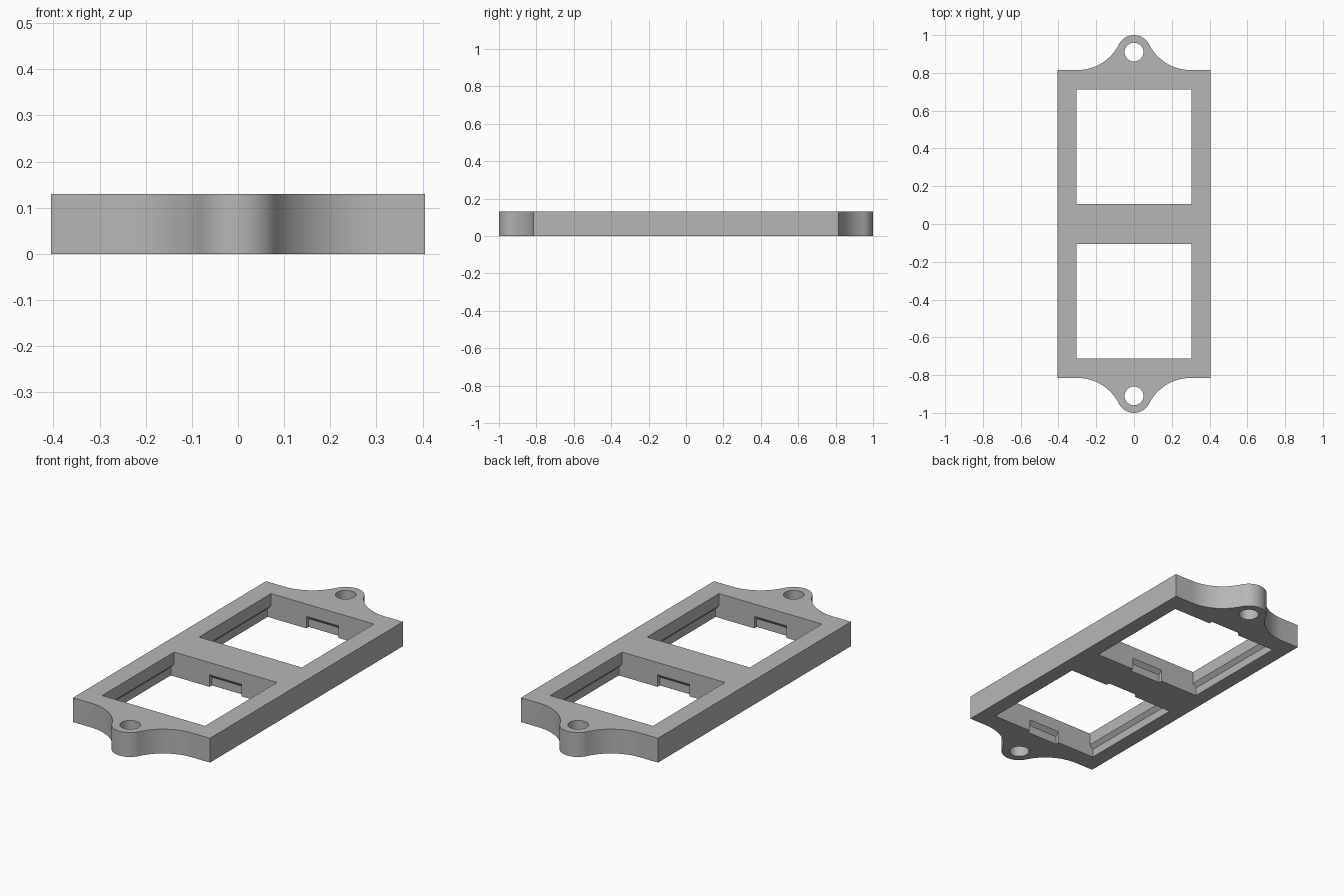
import bpy
import bmesh
from math import cos, sin, atan2, pi
from mathutils import Vector

cube = bpy.data.objects.get("Cube")
if cube:
    bpy.data.objects.remove(cube, do_unlink=True)

HALF_X, HALF_Y, HEIGHT = 0.405, 0.815, 0.13
EAR_Y, EAR_R, HOLE_R = 0.91, 0.09, 0.05
FLARE_X = 0.30
OPEN_HALF, OPEN_Y = 0.304, 0.409
LIP_Z, UNDERCUT = 0.064, 0.02

grey = bpy.data.materials.new("plain_grey")
grey.use_nodes = True
colour = (0.47, 0.47, 0.47, 1)
grey.diffuse_color = colour
grey.node_tree.nodes["Principled BSDF"].inputs["Base Color"].default_value = colour


def prism(name, points, direction):
    """Extrude a closed loop of points along a direction."""
    bm = bmesh.new()
    face = bm.faces.new([bm.verts.new(p) for p in points])
    grown = bmesh.ops.extrude_face_region(bm, geom=[face])["geom"]
    verts = [v for v in grown if isinstance(v, bmesh.types.BMVert)]
    bmesh.ops.translate(bm, verts=verts, vec=direction)
    bmesh.ops.recalc_face_normals(bm, faces=bm.faces)
    mesh = bpy.data.meshes.new(name)
    bm.to_mesh(mesh)
    bm.free()
    mesh.materials.append(grey)
    obj = bpy.data.objects.new(name, mesh)
    bpy.context.collection.objects.link(obj)
    return obj


def arc(cx, cy, r, start, end, steps):
    return [(cx + r * cos(start + (end - start) * i / steps),
             cy + r * sin(start + (end - start) * i / steps))
            for i in range(steps + 1)]


# Outline: one flared quarter, mirrored to all four corners
rise = EAR_Y - HALF_Y
flare_r = (FLARE_X**2 + rise**2 - EAR_R**2) / (2 * (EAR_R + rise))
flare_y = HALF_Y + flare_r
touch = atan2(flare_y - EAR_Y, FLARE_X)
quarter = [(HALF_X, HALF_Y)]
quarter += arc(FLARE_X, flare_y, flare_r, -pi / 2, touch - pi, 20)
quarter += arc(0, EAR_Y, EAR_R, touch, pi / 2, 12)[1:]
half = quarter + [(-x, y) for x, y in reversed(quarter[:-1])]
outline = half + [(-x, -y) for x, y in half]
frame = prism("mounting_frame", [(x, y, 0) for x, y in outline], Vector((0, 0, HEIGHT)))

# Opening section: straight lip above, chamfered undercut below
section = [(OPEN_HALF, HEIGHT + 0.1), (OPEN_HALF, LIP_Z),
           (OPEN_HALF + UNDERCUT, LIP_Z - UNDERCUT), (OPEN_HALF + UNDERCUT, -0.1)]
section += [(-a, z) for a, z in reversed(section)]

cutters = []
for side in (-1, 1):
    y = side * OPEN_Y
    # Square opening with a groove along both long walls
    cutters.append(prism("opening_cutter", [(a, y - OPEN_HALF, z) for a, z in section],
                         Vector((0, 2 * OPEN_HALF, 0))))
    # Short clip notches in the two end walls
    cutters.append(prism("clip_notch_cutter", [(-0.095, y + a, z) for a, z in section],
                         Vector((0.19, 0, 0))))
    # Screw hole in the ear
    ring = arc(0, side * EAR_Y, HOLE_R, 0, 2 * pi, 40)[:-1]
    cutters.append(prism("screw_hole_cutter", [(px, py, -0.1) for px, py in ring],
                         Vector((0, 0, HEIGHT + 0.2))))

bpy.ops.object.select_all(action="DESELECT")
frame.select_set(True)
bpy.context.view_layer.objects.active = frame
for cutter in cutters:
    cutter.hide_render = True
    cut = frame.modifiers.new("cut", "BOOLEAN")
    cut.operation = "DIFFERENCE"
    cut.solver = "EXACT"
    cut.object = cutter
    bpy.ops.object.modifier_apply(modifier=cut.name)
for cutter in cutters:
    bpy.data.objects.remove(cutter, do_unlink=True)

bpy.ops.object.shade_smooth_by_angle(angle=pi / 6)
